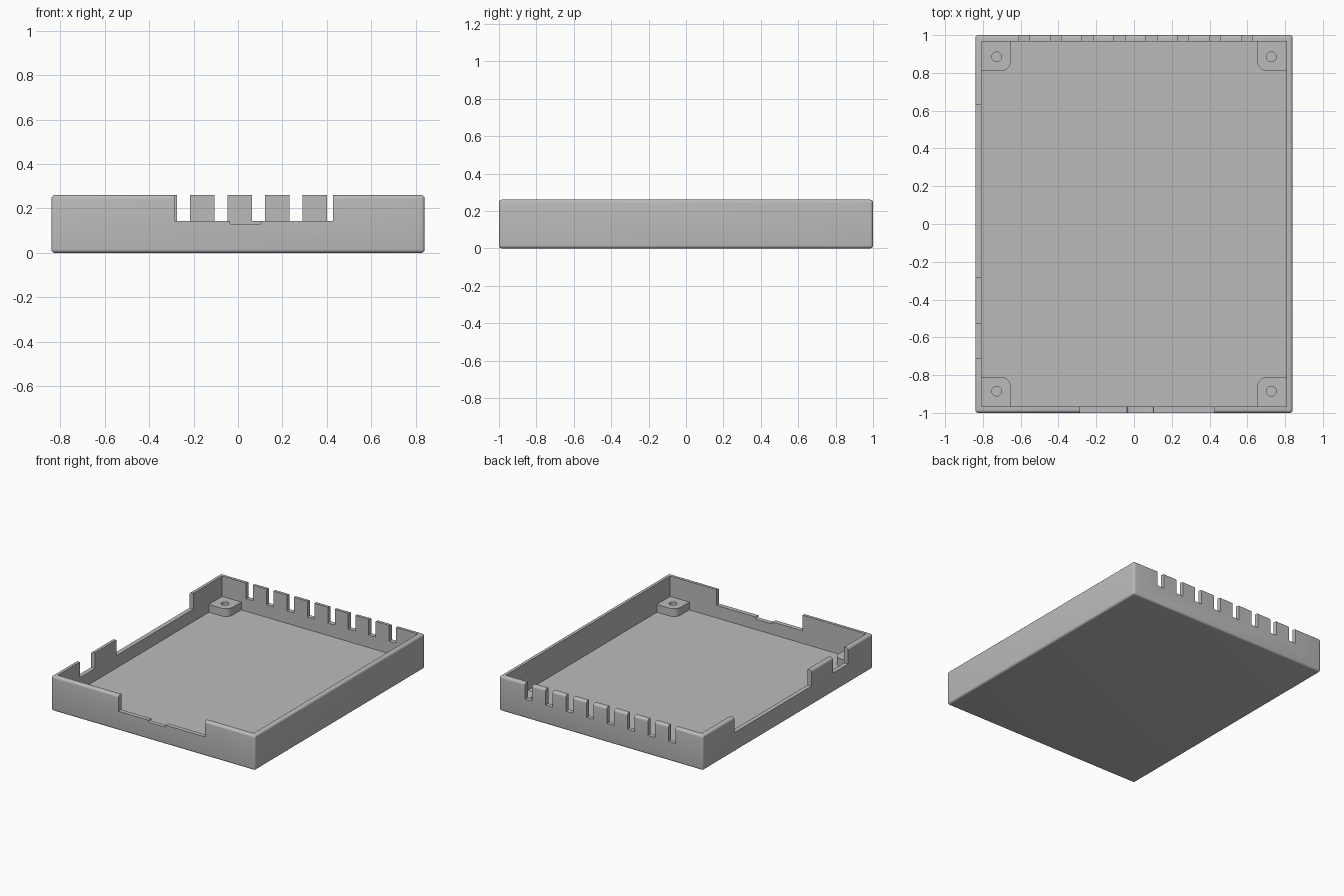
import bpy, bmesh, math
from mathutils import Matrix, Vector

cube = bpy.data.objects.get("Cube")
if cube:
    bpy.data.objects.remove(cube, do_unlink=True)

HX, HY, TOP = 0.84, 1.0, 0.26     # outer half sizes and height
WALL, FLOOR, SILL = 0.033, 0.05, 0.143
IX, IY = HX - WALL, HY - WALL

grey = bpy.data.materials.new("plastic grey")
grey.use_nodes = True
GREY = (0.5, 0.5, 0.5, 1)
grey.diffuse_color = GREY
grey.node_tree.nodes["Principled BSDF"].inputs["Base Color"].default_value = GREY


def make(name, bm):
    mesh = bpy.data.meshes.new(name)
    bm.normal_update()
    bm.to_mesh(mesh)
    bm.free()
    mesh.materials.append(grey)
    obj = bpy.data.objects.new(name, mesh)
    bpy.context.collection.objects.link(obj)
    return obj


def box(name, x, y, z, radius=0.0, pick=None):
    """Box between (min, max) pairs, with the picked edges rounded."""
    bm = bmesh.new()
    lo, hi = Vector((x[0], y[0], z[0])), Vector((x[1], y[1], z[1]))
    bmesh.ops.create_cube(bm, size=1, matrix=Matrix.Translation((lo + hi) / 2)
                          @ Matrix.Diagonal((*(hi - lo), 1)))
    if radius:
        edges = [e for e in bm.edges if pick is None or pick(e)]
        bmesh.ops.bevel(bm, geom=edges, offset=radius, segments=5,
                        affect='EDGES', profile=0.5)
    return make(name, bm)


def activate(obj):
    bpy.ops.object.select_all(action='DESELECT')
    obj.select_set(True)
    bpy.context.view_layer.objects.active = obj


def cut(obj, cutter):
    mod = obj.modifiers.new("cut", 'BOOLEAN')
    mod.operation, mod.solver, mod.object = 'DIFFERENCE', 'EXACT', cutter
    activate(obj)
    bpy.ops.object.modifier_apply(modifier=mod.name)
    bpy.data.objects.remove(cutter, do_unlink=True)


def smooth(obj):
    activate(obj)
    bpy.ops.object.shade_smooth_by_angle(angle=math.radians(30))


# Tray with rounded outer edges, hollowed out
tray = box("tray", (-HX, HX), (-HY, HY), (0, TOP), 0.016)
cut(tray, box("cavity", (-IX, IX), (-IY, IY), (FLOOR, 1)))

# Port openings in the front wall and the -x wall
cut(tray, box("front_opening", (-0.285, 0.427), (-1.1, -0.94), (SILL, 1)))
for y in ((-0.71, -0.53), (-0.28, 0.63)):
    cut(tray, box("side_opening", (-0.9, -0.78), y, (SILL, 1)))

# Shallow rounded dip in the front sill
cut(tray, box("sill_dip", (-0.037, 0.104), (-1.1, -0.94), (0.127, 0.2), 0.012,
              lambda e: all(v.co.z < 0.15 for v in e.verts)
              and abs(e.verts[0].co.y - e.verts[1].co.y) > 0.1))

# Row of vent slots along the back wall
for i in range(8):
    x = -0.583 + 0.1687 * i
    cut(tray, box("vent_slot", (x - 0.029, x + 0.029), (0.94, 1.1), (SILL, 1)))
smooth(tray)

# Corner screw posts: rounded toward the middle, with a screw hole
for sx, side in ((1, "left"), (-1, "right")):
    for sy, end in ((1, "back"), (-1, "front")):
        inner = Vector((sx * 0.65, sy * 0.81))
        post = box(f"{end}_{side}_screw_post",
                   sorted((inner.x, sx * (IX + 0.005))),
                   sorted((inner.y, sy * (IY + 0.005))),
                   (FLOOR - 0.005, 0.108), 0.055,
                   lambda e: all((v.co.xy - inner).length < 0.01 for v in e.verts))
        bm = bmesh.new()
        bmesh.ops.create_cone(bm, cap_ends=True, segments=24, radius1=0.026,
                              radius2=0.026, depth=0.2,
                              matrix=Matrix.Translation((sx * 0.727, sy * 0.885, 0.1)))
        cut(post, make("screw_hole", bm))
        smooth(post)
